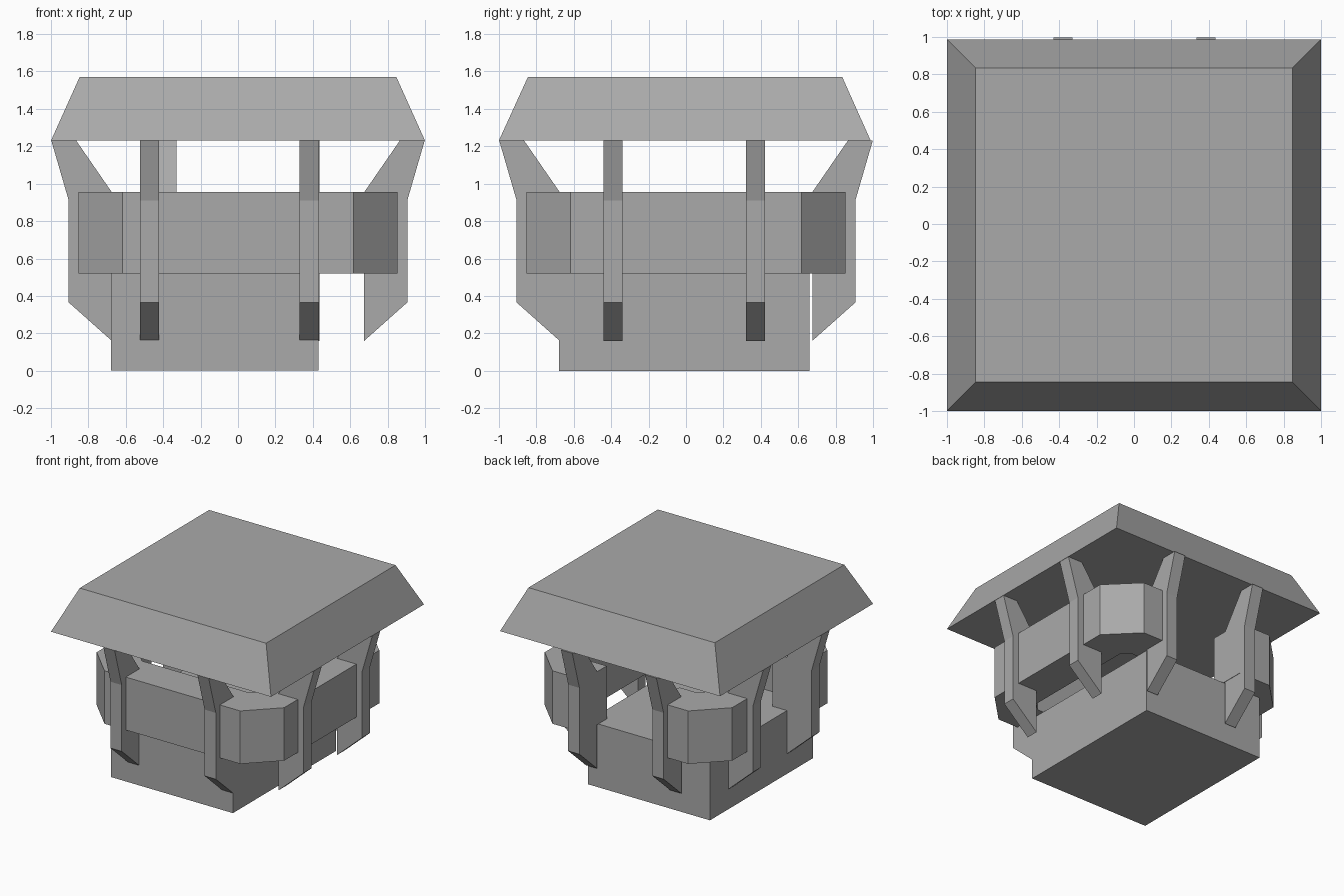
import bpy
import bmesh
from mathutils import Vector

cube = bpy.data.objects.get("Cube")
if cube:
    bpy.data.objects.remove(cube, do_unlink=True)

stone = bpy.data.materials.new("grey_stone")
stone.use_nodes = True
GREY = (0.4, 0.4, 0.4, 1.0)
stone.diffuse_color = GREY
stone.node_tree.nodes["Principled BSDF"].inputs["Base Color"].default_value = GREY


def finish(name, bm):
    bmesh.ops.recalc_face_normals(bm, faces=bm.faces)
    mesh = bpy.data.meshes.new(name)
    bm.to_mesh(mesh)
    bm.free()
    mesh.materials.append(stone)
    obj = bpy.data.objects.new(name, mesh)
    bpy.context.collection.objects.link(obj)
    return obj


def prism(name, outline, offset):
    """Extrude a closed 3D outline along an offset."""
    bm = bmesh.new()
    face = bm.faces.new([bm.verts.new(p) for p in outline])
    out = bmesh.ops.extrude_face_region(bm, geom=[face], use_keep_orig=True)
    moved = [g for g in out["geom"] if isinstance(g, bmesh.types.BMVert)]
    bmesh.ops.translate(bm, verts=moved, vec=Vector(offset))
    return finish(name, bm)


def rect(x0, x1, y0, y1, z):
    return [(x0, y0, z), (x1, y0, z), (x1, y1, z), (x0, y1, z)]


# Base block
prism("base", rect(-0.68, 0.43, -0.68, 0.66, 0), (0, 0, 0.52))

# Roof slab with sloping sides
bm = bmesh.new()
low = [bm.verts.new(p) for p in rect(-1, 1, -1, 0.987, 1.23)]
top = [bm.verts.new(p) for p in rect(-0.847, 0.847, -0.845, 0.835, 1.57)]
bm.faces.new(low)
bm.faces.new(top)
for i in range(4):
    j = (i + 1) % 4
    bm.faces.new([low[i], low[j], top[j], top[i]])
finish("roof", bm)

# Parapet belt, wrapping three corners, and the separate fourth corner
OUT, CUT, INN, INC = 0.852, 0.617, 0.55, 0.487
BOTTOM, TOP = 0.52, 0.955


def corner(sx, sy, far, near):
    """Chamfered corner, ordered from the y side to the x side."""
    return [(sx * near, sy * far), (sx * far, sy * near)]


belt = [(0.335, OUT)] + corner(1, 1, OUT, CUT)
belt += corner(1, -1, OUT, CUT)[::-1] + corner(-1, -1, OUT, CUT)
belt += [(-OUT, -0.34), (-INN, -0.34)]
belt += corner(-1, -1, INN, INC)[::-1] + corner(1, -1, INN, INC)
belt += corner(1, 1, INN, INC)[::-1] + [(0.335, INN)]

block = [(-0.325, OUT)] + corner(-1, 1, OUT, CUT) + [(-OUT, 0.32), (-INN, 0.32)]
block += corner(-1, 1, INN, INC)[::-1] + [(-0.325, INN)]

for name, plan in (("parapet", belt), ("parapet_corner", block)):
    prism(name, [(x, y, BOTTOM) for x, y in plan], (0, 0, TOP - BOTTOM))

# Bent brackets holding the roof: distance from centre, height
PROFILE = [(0.675, 0.16), (0.905, 0.365), (0.905, 0.91), (0.998, 1.23),
           (0.865, 1.23), (0.675, 0.955)]
WIDTH = 0.102
SIDES = {
    "front": ((0, -1), (-0.525, 0.33)),
    "back": ((0, 1), (-0.43, 0.335)),
    "left": ((1, 0), (-0.44, 0.32)),
    "right": ((-1, 0), (-0.44, 0.32)),
}
for side, ((dx, dy), starts) in SIDES.items():
    ax, ay = abs(dy), abs(dx)
    for n, s in enumerate(starts, 1):
        outline = [(dx * r + ax * s, dy * r + ay * s, z) for r, z in PROFILE]
        prism(f"{side}_bracket_{n}", outline, (ax * WIDTH, ay * WIDTH, 0))
